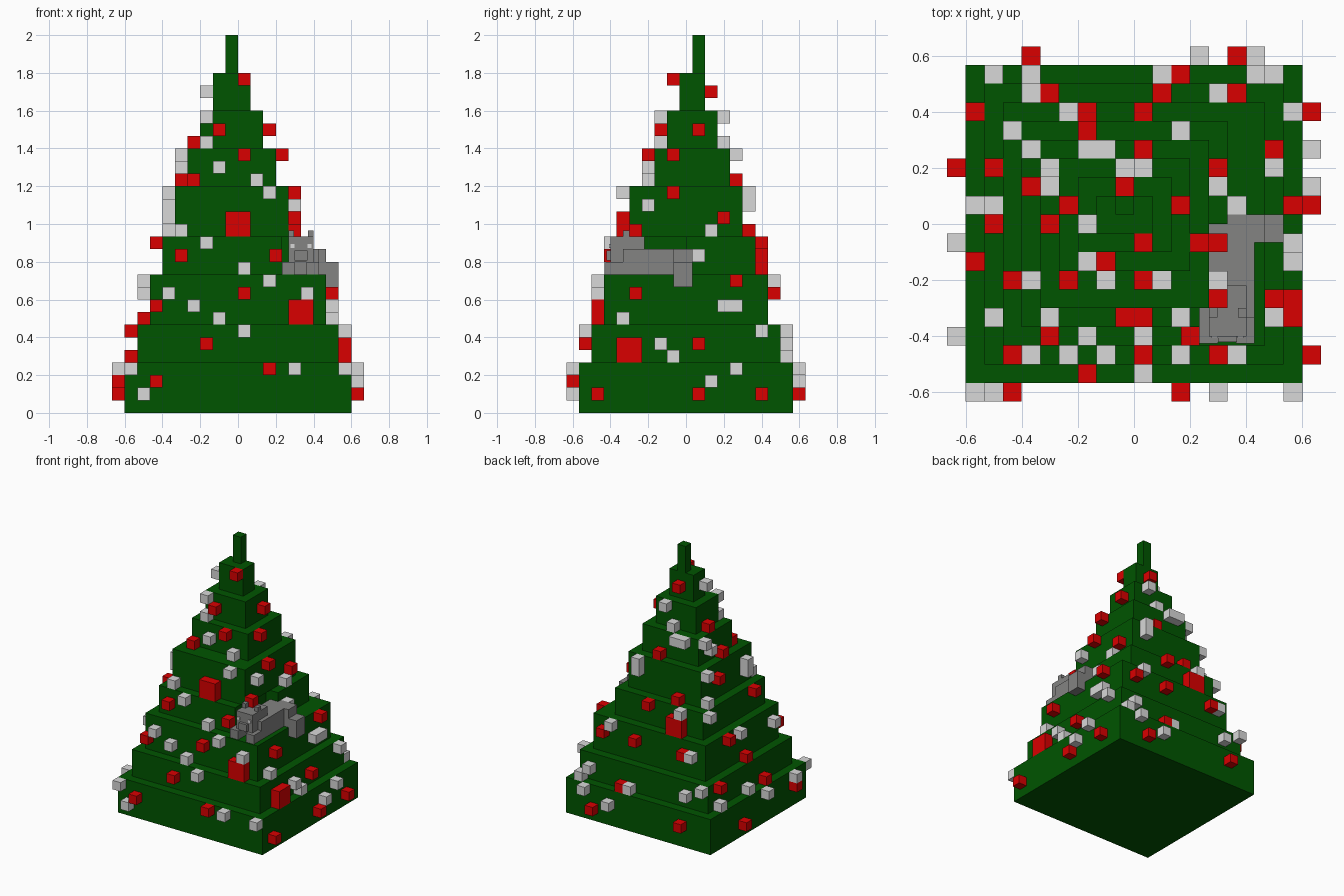
import bpy, bmesh

if "Cube" in bpy.data.objects:
    bpy.data.objects.remove(bpy.data.objects["Cube"])

U = 1 / 15  # one block


def material(name, rgb):
    m = bpy.data.materials.new(name)
    m.use_nodes = True
    m.diffuse_color = (*rgb, 1)
    m.node_tree.nodes["Principled BSDF"].inputs["Base Color"].default_value = (*rgb, 1)
    return m


GREEN = material("fir green", (0.0, 0.09, 0.0))
RED = material("ornament red", (0.7, 0.0, 0.0))
SILVER = material("ornament silver", (0.69, 0.69, 0.69))
FUR = material("grey fur", (0.23, 0.23, 0.225))


def boxes(name, items, mat):
    """One object made of boxes (x0, x1, y0, y1, z0, z1), measured in blocks."""
    bm = bmesh.new()
    for x0, x1, y0, y1, z0, z1 in items:
        for v in bmesh.ops.create_cube(bm, size=1)["verts"]:
            v.co.x = (x1 if v.co.x > 0 else x0) * U
            v.co.y = (y1 if v.co.y > 0 else y0) * U
            v.co.z = (z1 if v.co.z > 0 else z0) * U
    me = bpy.data.meshes.new(name)
    bm.to_mesh(me)
    bm.free()
    me.materials.append(mat)
    bpy.context.collection.objects.link(bpy.data.objects.new(name, me))


# Stepped tiers: each side moves in by one block, except for a few uneven steps
tops = (4, 7, 11, 14, 18, 21, 24, 27, 30)
tiers = [(i - 9, 9 - i - (i > 2), i - 8.5 + (i > 4), 8.5 - min(i, 7), z0, z1)
         for i, (z0, z1) in enumerate(zip((0, *tops), tops))]
for i, (x0, x1, y0, y1, z0, z1) in enumerate(tiers):
    parts = [(x0, x1, y0, y1, z0, z1)]
    if i == 3:  # notch at the front corner where the animal lies
        parts = [(x0, 3.5, y0, y1, z0, z1), (3.5, x1, 0, y1, z0, z1)]
    boxes(f"tree_tier_{i + 1}", parts, GREEN)


def ornament(side, a, z, size=1):
    """Block standing out from the side of the tier at height z."""
    x0, x1, y0, y1 = next(t[:4] for t in tiers if t[4] <= z < t[5])
    b = a - 0.5  # rows along y are offset by half a block
    span = {"front": (a, a + size, y0 - 1, y0),
            "back": (a, a + size, y1, y1 + 1),
            "left_hand": (x1, x1 + 1, b, b + size),
            "right_hand": (x0 - 1, x0, b, b + size)}[side]
    return (*span, z, z + size)


# Large red ornaments: side, place along the side, height
boxes("large_red_ornaments",
      [ornament(*o, 2) for o in (("front", -1, 14), ("front", 4, 7),
                                 ("left_hand", -5, 4), ("back", -4, 11))], RED)

# Small ornaments: places along each row of blocks, from the top row down;
# every line of rows covers two tiers
ROWS = {
    ("front", "red"): [
        [0], [], [], [], [-2], [],
        [0], [], [-4], [], [], [], [],
        [], [-5, 2.5], [], [], [0], [-7], [],
        [], [-3], [], [2], [-7], []],
    ("front", "silver"): [
        [], [], [], [-3], [], [-3],
        [], [-2], [1], [2], [], [], [-5],
        [-3], [], [0], [2], [-6, 5], [-4], [-2],
        [0], [], [], [-9, 4, 8], [], [-8]],
    ("left_hand", "red"): [
        [], [], [], [], [1], [],
        [-1], [], [], [-1], [], [3], [-4],
        [], [], [], [4], [-4], [], [],
        [], [1], [], [], [], [-7, 1, 6]],
    ("left_hand", "silver"): [
        [], [], [], [], [], [],
        [], [], [], [], [-3], [], [2],
        [], [1], [], [], [], [3, 4], [-5],
        [6], [-2], [-1], [4], [2], []],
    ("back", "red"): [
        [], [-1], [], [], [], [],
        [], [], [0], [], [], [], [-3],
        [0], [], [], [], [-5, 1, 5], [], [],
        [], [], [2], [], [-6], [5]],
    ("back", "silver"): [
        [], [], [], [0], [], [-1],
        [-3, -2], [], [], [2], [2], [], [],
        [-4], [], [], [4], [-6], [], [],
        [-8], [-6, 6], [1, 7], [6], [3], []],
    ("right_hand", "red"): [
        [], [], [], [], [], [1],
        [], [], [0], [], [2], [], [],
        [-3], [], [], [3], [], [], [0],
        [6], [], [-2], [], [-6], [3]],
    ("right_hand", "silver"): [
        [], [0], [], [], [], [],
        [3], [2], [], [4], [-3], [-3], [4],
        [5], [], [], [1], [-5], [], [],
        [], [], [1, 6], [-6, -1], [], []],
}
for (side, colour), rows in ROWS.items():
    boxes(f"{side}_{colour}_ornaments",
          [ornament(side, a, len(rows) - k) for k, row in enumerate(rows) for a in row],
          RED if colour == "red" else SILVER)

# Animal lying on the ledge
boxes("animal_body", [(4, 6.45, -5, 0, 11, 13)], FUR)
boxes("animal_head", [(4, 6, -6, -3.3, 12, 14)], FUR)
boxes("animal_ears", [(x, x + 0.45, -5, -4.5, 14, 14.5) for x in (4, 5.55)], FUR)
boxes("animal_snout", [(4.5, 5.5, -6.3, -6, 12.1, 12.9)], FUR)
boxes("animal_front_paws", [(x, x + 1, -6.4, -4.5, 11, 12) for x in (3.5, 5.45)], FUR)
boxes("animal_haunch", [(5, 7, -1, 0.5, 11, 13)], FUR)
boxes("animal_tail", [(6.45, 8, -1, 0.5, 11, 12), (7, 8, -1, 0.5, 10, 11)], FUR)
boxes("animal_eyes", [(x, x + 0.33, -6.1, -6, 13.1, 13.4) for x in (4.15, 5.52)], SILVER)
